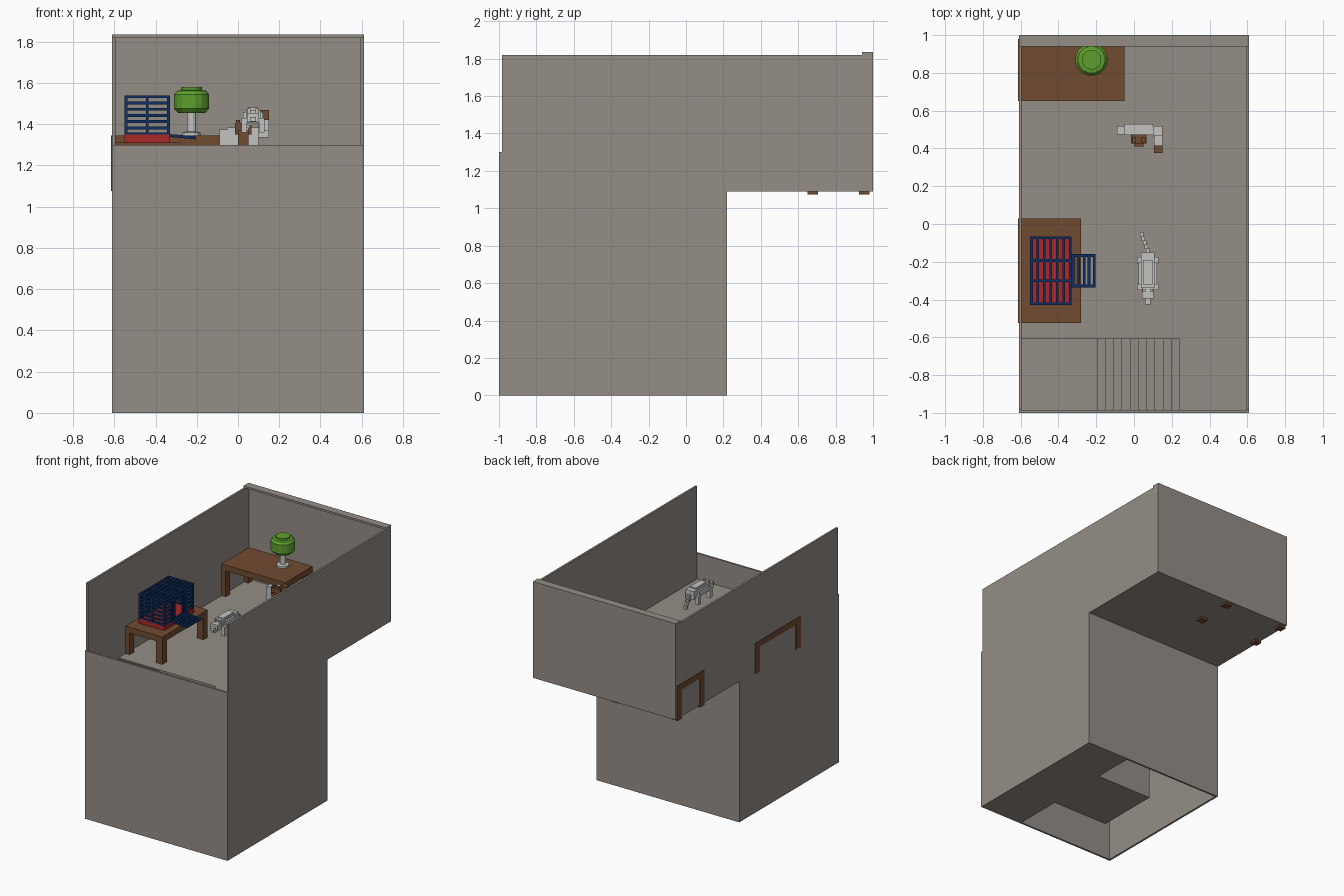
import bpy, math
from mathutils import Vector

old = bpy.data.objects.get("Cube")
if old:
    bpy.data.objects.remove(old)


def material(name, rgb):
    m = bpy.data.materials.new(name)
    m.use_nodes = True
    m.diffuse_color = (*rgb, 1)
    m.node_tree.nodes["Principled BSDF"].inputs["Base Color"].default_value = (*rgb, 1)
    return m


STONE = material("warm_grey_plaster", (0.30, 0.27, 0.24))
WOOD = material("brown_wood", (0.165, 0.07, 0.031))
RED = material("red_tray", (0.40, 0.02, 0.02))
BLUE = material("navy_metal", (0.005, 0.028, 0.12))
GREEN = material("leaf_green", (0.11, 0.35, 0.026))
WHITE = material("pale_grey", (0.54, 0.54, 0.53))


def mesh_object(name, verts, faces, mat):
    me = bpy.data.meshes.new(name)
    me.from_pydata(verts, [], faces)
    me.materials.append(mat)
    ob = bpy.data.objects.new(name, me)
    bpy.context.collection.objects.link(ob)
    return ob


def boxes(name, ranges, mat):
    """One object from boxes given as (x0, x1, y0, y1, z0, z1)."""
    verts, faces = [], []
    for x0, x1, y0, y1, z0, z1 in ranges:
        n = len(verts)
        verts += [(x, y, z) for z in (z0, z1) for x, y in ((x0, y0), (x1, y0), (x1, y1), (x0, y1))]
        faces += [[n + 3, n + 2, n + 1, n], [n + 4, n + 5, n + 6, n + 7]]
        faces += [[n + i, n + (i + 1) % 4, n + 4 + (i + 1) % 4, n + 4 + i] for i in range(4)]
    return mesh_object(name, verts, faces, mat)


def lathe(name, cx, cy, profile, mat, sides=12):
    verts = [(cx + r * math.cos((i + 0.5) * math.tau / sides),
              cy + r * math.sin((i + 0.5) * math.tau / sides), z)
             for r, z in profile for i in range(sides)]
    faces = [[k * sides + i, k * sides + (i + 1) % sides,
              (k + 1) * sides + (i + 1) % sides, (k + 1) * sides + i]
             for k in range(len(profile) - 1) for i in range(sides)]
    faces += [list(range(sides))[::-1], list(range(len(verts) - sides, len(verts)))]
    return mesh_object(name, verts, faces, mat)


# Building shell
W, T = 0.61, 0.015
FLOOR, MID, TOP, BACK = 1.10, 1.30, 1.82, 0.22
for side, s in (("right", -1), ("left", 1)):
    x0, x1 = sorted((s * W, s * (W - T)))
    boxes(side + "_wall", [(x0, x1, -1, BACK, 0, 1.09), (x0, x1, -1, 1, 1.09, MID),
                           (x0, x1, -1 + T, 1, MID, TOP)], STONE)
boxes("front_wall", [(-W, W, -1, -1 + T, 0, MID)], STONE)
boxes("lower_back_wall", [(-W, W, BACK - T, BACK, 0, 1.09)], STONE)
boxes("upper_back_wall", [(-W, W, 1 - T, 1, 1.09, TOP)], STONE)
boxes("back_coping", [(-W, W, 0.94, 1, TOP, 1.835)], STONE)

# Upper floor with a stair opening, and the masses round the stairwell
WELL_X, WELL_Y = 0.24, -0.61
boxes("upper_floor", [(-W, W, WELL_Y, 1, 1.09, FLOOR),
                      (WELL_X, W, -1, WELL_Y, 1.09, FLOOR)], STONE)
boxes("stairwell_core", [(WELL_X, W - T, -1 + T, BACK - T, 0, 1.09),
                         (-WELL_X, WELL_X, WELL_Y, -0.11, 0, 1.09)], STONE)

# Stair flights that turn round the core
STEPS, RISE = 11, 0.033
flight = []
for i in range(STEPS):
    run = 2 * WELL_X / STEPS
    x, z = WELL_X - i * run, FLOOR - (i + 1) * RISE
    flight.append((x - run, x, -1 + T, WELL_Y, z - RISE, z))
    run = 0.5 / STEPS
    y, z = WELL_Y + i * run, z - STEPS * RISE
    flight.append((-W + T, -WELL_X, y, y + run, z - RISE, z))
boxes("stair_steps", flight, STONE)
boxes("stair_landings", [(-W + T, -WELL_X, -1 + T, WELL_Y, 0.70, 0.73),
                         (-W + T, -WELL_X, -0.11, BACK - T, 0.34, 0.37)], STONE)


# Tables
def table(name, x0, x1, y0, y1, top):
    parts = [(x0, x1, y0, y1, top - 0.045, top)]
    leg = 0.055
    for x in (x0, x1 - leg):
        for y in (y0, y1 - leg):
            parts.append((x, x + leg, y, y + leg, 1.075, top - 0.045))
    boxes(name, parts, WOOD)


table("cage_table", -0.615, -0.28, -0.525, 0.03, 1.312)
table("lamp_table", -0.615, -0.05, 0.65, 0.98, 1.345)

# Cage: tray, bars and open door
CX0, CX1, CY0, CY1, CZ0, CZ1 = -0.55, -0.33, -0.43, -0.065, 1.312, 1.54
DY0, DY1, B = -0.335, -0.16, 0.014
boxes("cage_tray", [(CX0, CX1, CY0, CY1, CZ0, 1.35)], RED)
bars = []
for y in (CY0, -0.308, -0.2, CY1 - B):                     # roof cross bars and posts
    bars.append((CX0, CX1, y, y + B, CZ1 - B, CZ1))
    for x in (CX0, CX1 - B):
        bars.append((x, x + B, y, y + B, 1.34, CZ1))
for i in range(7):
    x = CX0 + i * (CX1 - CX0 - B) / 6
    bars.append((x, x + B, CY0, CY1, CZ1 - B, CZ1))        # roof bars
    z = 1.345 + i * (CZ1 - B - 1.345) / 6
    bars.append((CX0, CX0 + B, CY0, CY1, z, z + B))        # far side
    for y in (CY0, CY1 - B):
        bars.append((CX0, CX1, y, y + B, z, z + B))        # ends
    spans = [(CY0, CY1)] if i in (0, 5, 6) else [(CY0, DY0 + B), (DY1 - B, CY1)]
    bars += [(CX1 - B, CX1, a, b, z, z + B) for a, b in spans]
for y in (DY0, DY1 - B):
    bars.append((CX1 - B, CX1, y, y + B, 1.345, CZ1))
mid = (CX0 + CX1) / 2
for y in (CY0, CY1 - B):
    bars.append((mid - B / 2, mid + B / 2, y, y + B, 1.34, CZ1))
boxes("cage_bars", bars, BLUE)
door = [(CX1, -0.205, y, y + B, 1.338, 1.352) for y in (DY0, DY1 - B)]
door += [(x, x + B, DY0, DY1, 1.338, 1.352) for x in (CX1, -0.30, -0.27, -0.245, -0.217)]
for v in boxes("cage_door", door, BLUE).data.vertices:      # slopes down from its hinge
    v.co.z -= 0.09 * (v.co.x - CX1)

# Lamp
LX, LY = -0.225, 0.87
lathe("lamp_stand", LX, LY, [(0.045, 1.345), (0.045, 1.36), (0.022, 1.365), (0.022, 1.47)], WHITE)
lathe("lamp_shade", LX, LY, [(0.068, 1.455), (0.086, 1.475), (0.086, 1.545), (0.072, 1.562),
                             (0.052, 1.565), (0.052, 1.58)], GREEN, 16)

# Standing figure leaning forward with one arm raised
boxes("figure_clothes", [(-0.05, 0.10, 0.47, 0.53, 1.20, 1.385),
                         (-0.09, -0.05, 0.475, 0.52, 1.22, 1.375),
                         (-0.04, 0.015, 0.475, 0.525, 1.10, 1.20),
                         (0.035, 0.09, 0.475, 0.525, 1.10, 1.20),
                         (0.10, 0.15, 0.46, 0.52, 1.335, 1.40),
                         (0.105, 0.15, 0.41, 0.47, 1.37, 1.43)], WHITE)
boxes("figure_head", [(-0.015, 0.065, 0.425, 0.475, 1.35, 1.405),
                      (0.0, 0.05, 0.41, 0.46, 1.30, 1.37),
                      (-0.01, 0.01, 0.43, 0.46, 1.40, 1.42),
                      (0.04, 0.06, 0.43, 0.46, 1.40, 1.42)], WOOD)
boxes("figure_hand", [(0.105, 0.15, 0.375, 0.415, 1.42, 1.47)], WOOD)

# Leaping cat
AX = 0.073
cat = [(AX - w, AX + w, y0, y1, z0, z1) for w, y0, y1, z0, z1 in (
    (0.035, -0.34, -0.15, 1.405, 1.47), (0.048, -0.32, -0.20, 1.415, 1.46),
    (0.025, -0.32, -0.19, 1.40, 1.48), (0.03, -0.395, -0.33, 1.41, 1.455),
    (0.015, -0.425, -0.39, 1.412, 1.435))]
for s in (-1, 1):
    for y in (-0.35, -0.21):
        x = AX + s * 0.043
        cat.append((x - 0.013, x + 0.013, y, y + 0.035, 1.36, 1.43))
    x = AX + s * 0.02
    cat.append((x - 0.007, x + 0.007, -0.36, -0.345, 1.45, 1.475))
for i in range(5):                                          # stepped tail
    x, y, z = AX - 0.008 * i, -0.155 + 0.022 * i, 1.43 - 0.012 * i
    cat.append((x - 0.01, x + 0.01, y, y + 0.024, z - 0.012, z + 0.012))
boxes("cat", cat, WHITE)
